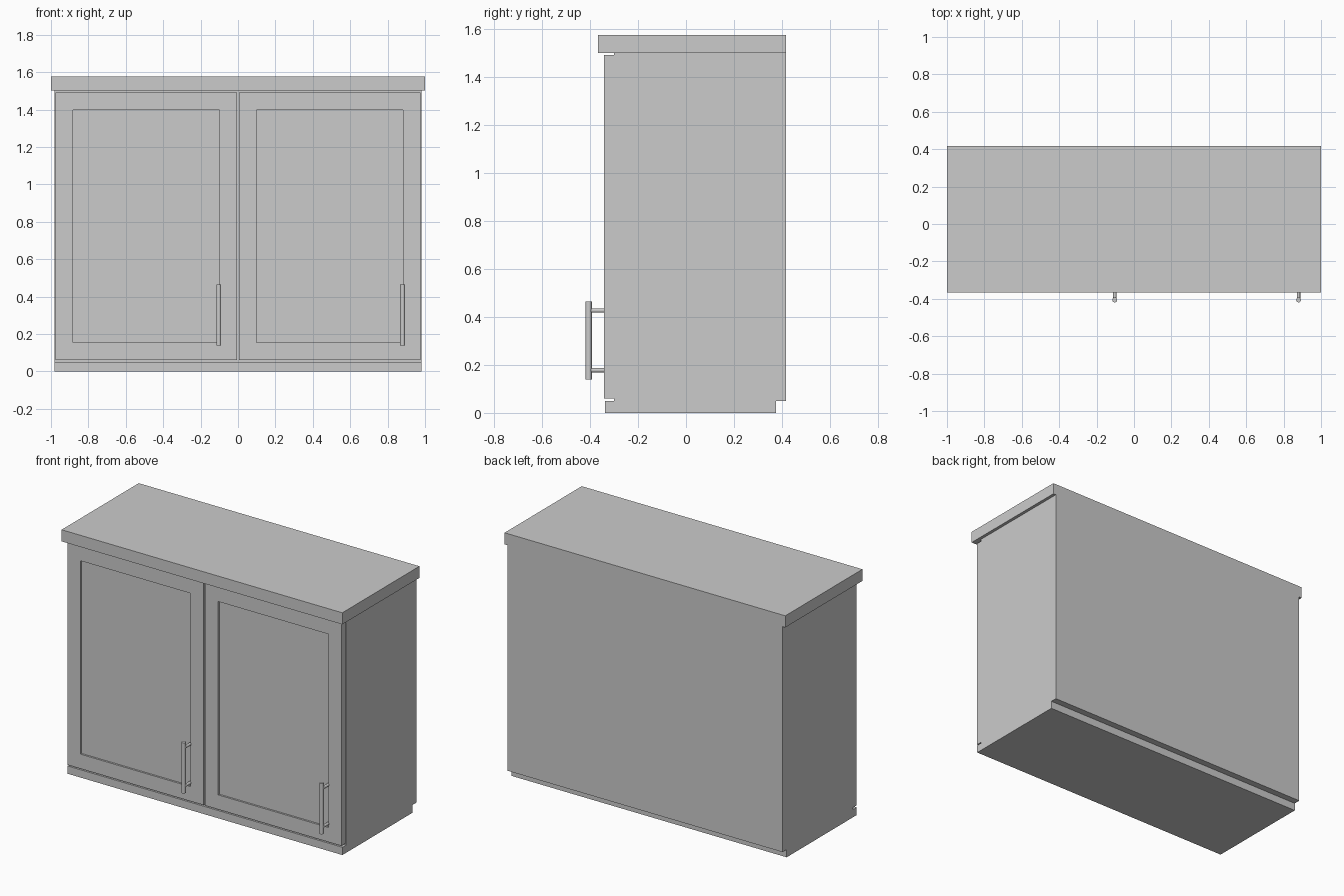
import bpy, bmesh
from mathutils import Vector
from math import pi

if "Cube" in bpy.data.objects:
    bpy.data.objects.remove(bpy.data.objects["Cube"])


def link(name, bm):
    bmesh.ops.recalc_face_normals(bm, faces=bm.faces)
    mesh = bpy.data.meshes.new(name)
    bm.to_mesh(mesh)
    bm.free()
    ob = bpy.data.objects.new(name, mesh)
    bpy.context.collection.objects.link(ob)
    return ob


def box_bm(lo, hi):
    lo, hi = Vector(lo), Vector(hi)
    bm = bmesh.new()
    bmesh.ops.create_cube(bm, size=1)
    bmesh.ops.scale(bm, vec=hi - lo, verts=bm.verts)
    bmesh.ops.translate(bm, vec=(lo + hi) / 2, verts=bm.verts)
    return bm


def box(name, lo, hi):
    return link(name, box_bm(lo, hi))


def door(name, x0, x1):
    # slab with a recessed centre panel on its front face
    bm = box_bm((x0, -0.342, 0.06), (x1, -0.30, 1.492))
    front = min(bm.faces, key=lambda f: f.calc_center_median().y)
    bmesh.ops.inset_region(bm, faces=[front], thickness=0.132)
    panel = bmesh.ops.extrude_discrete_faces(bm, faces=[front])["faces"][0]
    bmesh.ops.translate(bm, vec=(0, 0.012, 0), verts=panel.verts)
    return link(name, bm)


def rod(name, radius, length, loc, rot=(0, 0, 0)):
    bpy.ops.mesh.primitive_cylinder_add(vertices=24, radius=radius, depth=length,
                                        location=loc, rotation=rot)
    ob = bpy.context.object
    ob.name = name
    bpy.ops.object.shade_smooth_by_angle()
    return ob


# cabinet body, plinth and worktop
box("carcass", (-0.98, -0.30, 0.05), (0.98, 0.418, 1.502))
box("plinth", (-0.98, -0.337, 0), (0.98, 0.375, 0.05))
box("worktop", (-1, -0.367, 1.502), (1, 0.418, 1.577))

# doors, each with a bar handle near its right edge
for side, x0, x1, hx in (("left", -0.976, -0.005, -0.103), ("right", 0.005, 0.976, 0.88)):
    door(side + "_door", x0, x1)
    rod(side + "_handle_bar", 0.013, 0.326, (hx, -0.406, 0.302))
    for end, z in (("lower", 0.178), ("upper", 0.427)):
        rod(f"{side}_handle_{end}_post", 0.009, 0.068, (hx, -0.371, z), (pi / 2, 0, 0))
